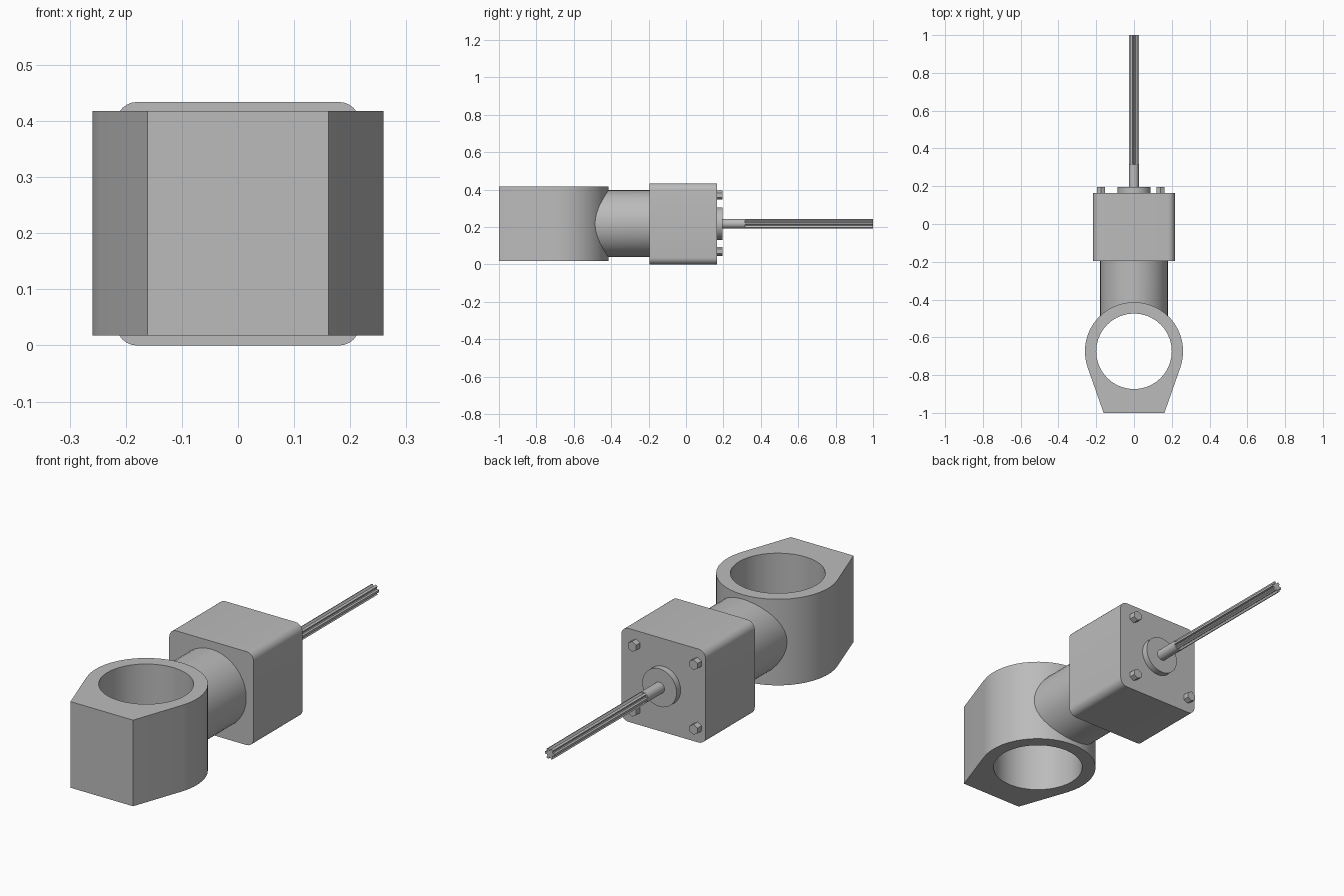
import bpy, bmesh
from math import sin, cos, pi, atan2, acos, hypot, sqrt

if "Cube" in bpy.data.objects:
    bpy.data.objects.remove(bpy.data.objects["Cube"])

grey = bpy.data.materials.new("plain grey")
grey.use_nodes = True
grey.diffuse_color = (0.5, 0.5, 0.5, 1)
grey.node_tree.nodes["Principled BSDF"].inputs["Base Color"].default_value = (0.5, 0.5, 0.5, 1)

MID = 0.218       # height of the shaft axis
RING_Y = -0.674   # centre of the ring eye


def circle(r, n, cx=0, cy=0, phase=0):
    return [(cx + r * cos(phase + 2 * pi * i / n), cy + r * sin(phase + 2 * pi * i / n))
            for i in range(n)]


def prism(name, loops, lo, hi, axis="Y", shape=None):
    """Extrude closed outlines (later ones are holes) along an axis."""
    bm = bmesh.new()
    edges = []
    for loop in loops:
        vs = [bm.verts.new((u, v, lo)) for u, v in loop]
        edges += [bm.edges.new((vs[i - 1], vs[i])) for i in range(len(vs))]
    if len(loops) == 1:
        bm.faces.new(vs)
    else:
        bmesh.ops.triangle_fill(bm, edges=edges, use_beauty=True, normal=(0, 0, 1))
    out = bmesh.ops.extrude_face_region(bm, geom=bm.faces[:])
    for v in out["geom"]:
        if isinstance(v, bmesh.types.BMVert):
            v.co.z = hi
    if axis == "Y":
        for v in bm.verts:
            v.co = (v.co.x, v.co.z, v.co.y)
    bmesh.ops.recalc_face_normals(bm, faces=bm.faces[:])
    if shape:
        shape(bm)
    mesh = bpy.data.meshes.new(name)
    bm.to_mesh(mesh)
    bm.free()
    mesh.materials.append(grey)
    obj = bpy.data.objects.new(name, mesh)
    bpy.context.collection.objects.link(obj)
    bpy.ops.object.select_all(action="DESELECT")
    obj.select_set(True)
    bpy.context.view_layer.objects.active = obj
    bpy.ops.object.shade_smooth_by_angle(angle=pi / 6)
    return obj


# Ring eye: round back, straight flanks tangent to it, flat front pad
R, PAD = 0.26, 0.161
drop = -1 - RING_Y
start = atan2(drop, PAD) + acos(R / hypot(PAD, drop))
sweep = pi - 2 * start
outer = [(R * cos(start + sweep * i / 28), RING_Y + R * sin(start + sweep * i / 28))
         for i in range(29)] + [(-PAD, -1), (PAD, -1)]
prism("ring_eye", [outer, circle(0.2, 40, 0, RING_Y)], 0.018, 0.418, "Z")


# Neck: cylinder whose front end follows the curve of the ring
def saddle(bm):
    for v in bm.verts:
        if v.co.y < -0.3:
            v.co.y = RING_Y + sqrt(0.245 ** 2 - v.co.x ** 2)
    caps = [f for f in bm.faces if len(f.verts) > 4 and f.calc_center_median().y < -0.3]
    bmesh.ops.delete(bm, geom=caps, context="FACES_ONLY")


prism("neck", [circle(0.179, 40, 0, MID)], -0.5, -0.19, shape=saddle)

# Housing: square block with rounded long edges
HALF, ROUND, STEPS = 0.217, 0.037, 6
outline = []
for k, (sx, sz) in enumerate([(1, 1), (-1, 1), (-1, -1), (1, -1)]):
    for i in range(STEPS + 1):
        a = (k + i / STEPS) * pi / 2
        outline.append((sx * (HALF - ROUND) + ROUND * cos(a),
                        HALF + sz * (HALF - ROUND) + ROUND * sin(a)))
prism("housing", [outline], -0.195, 0.165)

# Shaft collar and hex bolts on the back face
prism("shaft_collar", [circle(0.088, 32, 0, MID)], 0.16, 0.195)
for side, x in (("left", 0.141), ("right", -0.175)):
    for level, z in (("lower", 0.07), ("upper", 0.371)):
        prism(f"{level}_{side}_bolt", [circle(0.024, 6, x, z, pi / 6)], 0.16, 0.195)

# Shaft: smooth root, then a six-tooth splined length
prism("shaft_root", [circle(0.026, 24, 0, MID)], 0.19, 0.315)
spline = []
for i in range(6):
    for r, off in ((0.016, -0.36), (0.026, -0.2), (0.026, 0.2), (0.016, 0.36)):
        a = i * pi / 3 + off
        spline.append((r * cos(a), MID + r * sin(a)))
prism("splined_shaft", [spline], 0.31, 1.0)
